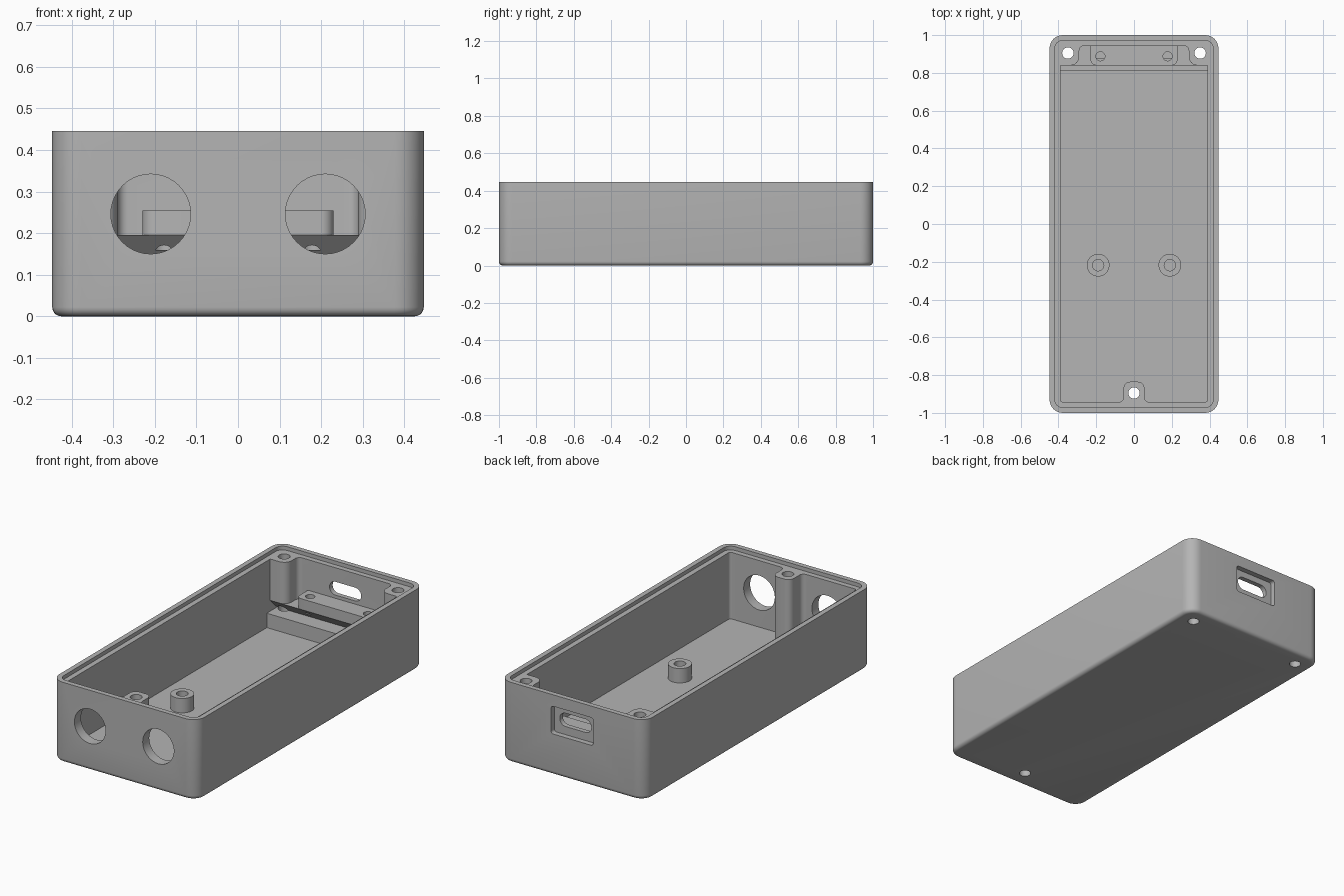
import bpy
import bmesh
from math import sin, cos, radians, pi
from mathutils import Vector

cube = bpy.data.objects.get("Cube")
if cube:
    bpy.data.objects.remove(cube, do_unlink=True)

# Main sizes
W, L, H = 0.447, 1.0, 0.446      # half width, half length, height
IN_X, IN_Y = 0.39, 0.943         # half size of the cavity
FLOOR, LEDGE = 0.055, 0.425      # inner floor and lid ledge heights
SHELF, STEP = 0.195, 0.135       # rear shelf top, support step height

grey = bpy.data.materials.new("light_grey_plastic")
grey.use_nodes = True
grey.diffuse_color = (0.46, 0.46, 0.46, 1)
grey.node_tree.nodes["Principled BSDF"].inputs["Base Color"].default_value = grey.diffuse_color


def arc(cx, cy, r, a0, a1, n=8):
    """Points on an arc, angles in degrees."""
    angles = [radians(a0 + (a1 - a0) * i / n) for i in range(n + 1)]
    return [(cx + r * cos(a), cy + r * sin(a)) for a in angles]


def rounded(hx, hy, r, cx=0, cy=0):
    """Rounded rectangle outline."""
    pts = []
    for k, (sx, sy) in enumerate([(1, 1), (-1, 1), (-1, -1), (1, -1)]):
        pts += arc(cx + sx * (hx - r), cy + sy * (hy - r), r, 90 * k, 90 * k + 90)
    return pts


def mirrored(pts):
    """Close a right-hand outline with its mirror image."""
    return pts + [(-x, y) for x, y in reversed(pts)]


def circle(cx, cy, r):
    return arc(cx, cy, r, 0, 360 - 360 / 40, 39)


PLANES = {"z": lambda u, v, w: (u, v, w),
          "y": lambda u, v, w: (u, w, v),
          "x": lambda u, v, w: (w, u, v)}


def prism(name, outline, lo, hi, axis="z", bottom_fillet=0):
    """Extrude an outline along an axis."""
    place = PLANES[axis]
    bm = bmesh.new()
    face = bm.faces.new([bm.verts.new(place(u, v, lo)) for u, v in outline])
    rim = list(face.edges)
    out = bmesh.ops.extrude_face_region(bm, geom=[face], use_keep_orig=True)
    move = Vector(place(0, 0, hi - lo))
    bmesh.ops.translate(bm, vec=move,
                        verts=[g for g in out["geom"] if isinstance(g, bmesh.types.BMVert)])
    if bottom_fillet:
        bmesh.ops.bevel(bm, geom=rim, offset=bottom_fillet, segments=5,
                        profile=0.5, affect="EDGES")
    bmesh.ops.recalc_face_normals(bm, faces=bm.faces)
    mesh = bpy.data.meshes.new(name)
    bm.to_mesh(mesh)
    bm.free()
    obj = bpy.data.objects.new(name, mesh)
    mesh.materials.append(grey)
    bpy.context.collection.objects.link(obj)
    return obj


def combine(body, part, operation):
    """Join or cut a part and discard the helper."""
    mod = body.modifiers.new(part.name, "BOOLEAN")
    mod.operation, mod.solver, mod.object = operation, "EXACT", part
    bpy.context.view_layer.objects.active = body
    bpy.ops.object.modifier_apply(modifier=mod.name)
    bpy.data.objects.remove(part, do_unlink=True)


# Shell with cavity and stepped lid rim
case = prism("enclosure_base", rounded(W, L, 0.07), 0, H, bottom_fillet=0.022)
cuts = [prism("cavity", rounded(IN_X, IN_Y, 0.015), FLOOR, H + 0.1),
        prism("lid_recess", rounded(0.419, 0.972, 0.042), LEDGE, H + 0.1)]
for cutter in cuts:
    combine(case, cutter, "DIFFERENCE")

# Rear shelf with an undercut slot above the support step
profile = [(0.96, 0.045), (0.81, 0.045), (0.81, STEP), (0.9, STEP),
           (0.84, SHELF), (0.96, SHELF)]
parts = [prism("rear_shelf", profile, -0.4, 0.4, "x")]

# Connector seat on the shelf
seat = [(0.23, 0.955)] + arc(0.2, 0.87, 0.03, 0, -90)
parts.append(prism("connector_seat", mirrored(seat), SHELF, 0.255))

# Screw posts: two at the rear corners, one at the front
corner = ([(0.4, 0.84)] + arc(0.335, 0.885, 0.045, 270, 180)
          + arc(0.265, IN_Y - 0.025, 0.025, 0, 90) + [(0.265, 0.955), (0.4, 0.955)])
for s in (1, -1):
    parts.append(prism("rear_screw_post", [(s * x, y) for x, y in corner], SHELF, LEDGE))
    # Board standoffs
    parts.append(prism("board_standoff", circle(s * 0.19, -0.218, 0.06), 0.045, STEP))
front = ([(0.08, -0.955)] + arc(0.08, 0.025 - IN_Y, 0.025, 270, 180)
         + arc(0.02, -0.87, 0.035, 0, 90))
parts.append(prism("front_screw_post", mirrored(front), 0.045, LEDGE))
for part in parts:
    combine(case, part, "UNION")

# Holes: screws, board pins, seat pins, front round openings
holes = [prism("front_screw_hole", circle(0, -0.895, 0.03), -0.1, 0.6)]
for s in (1, -1):
    holes += [prism("rear_screw_hole", circle(s * 0.35, 0.905, 0.03), -0.1, 0.6),
              prism("standoff_hole", circle(s * 0.19, -0.218, 0.03), FLOOR, 0.2),
              prism("seat_hole", circle(s * 0.178, 0.888, 0.024), 0.16, 0.3),
              prism("front_opening", circle(s * 0.21, 0.246, 0.096), -1.1, -0.9, "y")]

# Rear connector slot in its outer recess
holes += [prism("connector_recess", rounded(0.13, 0.077, 0.015, 0, 0.305), 0.97, 1.1, "y"),
          prism("connector_slot", rounded(0.097, 0.037, 0.036, 0, 0.31), 0.9, 1.1, "y")]
for cutter in holes:
    combine(case, cutter, "DIFFERENCE")

bpy.ops.object.select_all(action="DESELECT")
case.select_set(True)
bpy.context.view_layer.objects.active = case
bpy.ops.object.shade_smooth_by_angle(angle=pi / 6)
